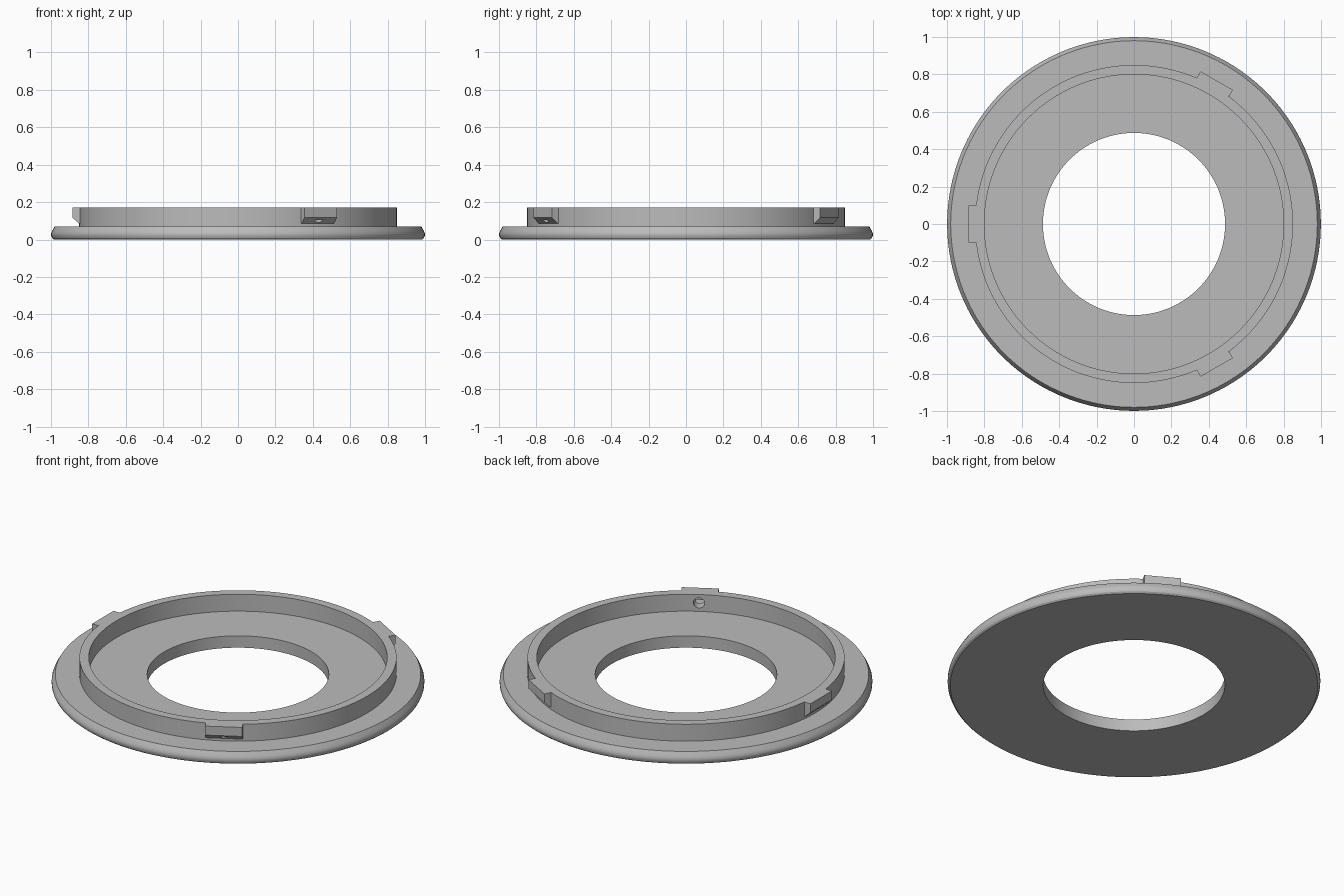
import bpy, bmesh, math
from mathutils import Matrix, Vector

cube = bpy.data.objects.get("Cube")
if cube:
    bpy.data.objects.remove(cube, do_unlink=True)

grey = bpy.data.materials.new("light_grey")
grey.use_nodes = True
COLOUR = (0.5, 0.5, 0.5, 1)
grey.diffuse_color = COLOUR
grey.node_tree.nodes["Principled BSDF"].inputs["Base Color"].default_value = COLOUR


def make_object(name, bm):
    bmesh.ops.recalc_face_normals(bm, faces=bm.faces)
    mesh = bpy.data.meshes.new(name)
    bm.to_mesh(mesh)
    bm.free()
    mesh.materials.append(grey)
    obj = bpy.data.objects.new(name, mesh)
    bpy.context.collection.objects.link(obj)
    return obj


def lathe(name, profile, steps=160):
    """Spin a closed (radius, z) profile around the z axis."""
    bm = bmesh.new()
    verts = [bm.verts.new((r, 0, z)) for r, z in profile]
    edges = [bm.edges.new((v, verts[i - 1])) for i, v in enumerate(verts)]
    bmesh.ops.spin(bm, geom=verts + edges, cent=(0, 0, 0), axis=(0, 0, 1),
                   angle=math.tau, steps=steps, use_merge=True)
    bmesh.ops.remove_doubles(bm, verts=bm.verts, dist=1e-5)
    return make_object(name, bm)


def tab(name, angle):
    """Locking tab with a sloped underside, extruded along its width."""
    bm = bmesh.new()
    profile = [(0.845, 0.17), (0.885, 0.17), (0.885, 0.117), (0.85, 0.085), (0.845, 0.085)]
    face = bm.faces.new([bm.verts.new((x, -0.1, z)) for x, z in profile])
    out = bmesh.ops.extrude_face_region(bm, geom=[face])
    moved = [v for v in out["geom"] if isinstance(v, bmesh.types.BMVert)]
    bmesh.ops.translate(bm, verts=moved, vec=(0, 0.2, 0))
    bmesh.ops.rotate(bm, verts=bm.verts, matrix=Matrix.Rotation(angle, 3, "Z"))
    return make_object(name, bm)


def smooth(obj):
    bpy.ops.object.select_all(action="DESELECT")
    obj.select_set(True)
    bpy.context.view_layer.objects.active = obj
    bpy.ops.object.shade_smooth_by_angle(angle=math.radians(25))


# Flat flange with a rounded rim and a central opening
flange = lathe("flange", [(0.487, 0), (0.985, 0), (0.994, 0.008), (0.999, 0.02),
                          (0.999, 0.033), (0.994, 0.046), (0.98, 0.07), (0.487, 0.07)])

# Upright collar
collar = lathe("collar", [(0.8, 0.065), (0.85, 0.065), (0.85, 0.17), (0.8, 0.17)])

# Three tabs around the collar
HOLE_ANGLE = math.radians(-60)
drilled_tab = tab("drilled_tab", HOLE_ANGLE)
tab("back_tab", math.radians(60))
tab("side_tab", math.radians(180))

# Blind hole drilled from inside the collar into one tab
bm = bmesh.new()
bmesh.ops.create_cone(bm, cap_ends=True, segments=32, radius1=0.03, radius2=0.03, depth=0.122)
turn = Matrix.Rotation(HOLE_ANGLE, 4, "Z")
place = turn @ Matrix.Translation(Vector((0.811, 0, 0.12))) @ Matrix.Rotation(math.pi / 2, 4, "Y")
bmesh.ops.transform(bm, verts=bm.verts, matrix=place)
cutter = make_object("hole_cutter", bm)
cutter.hide_render = True

for obj in (collar, drilled_tab):
    cut = obj.modifiers.new("hole", "BOOLEAN")
    cut.operation = "DIFFERENCE"
    cut.solver = "EXACT"
    cut.object = cutter
    bpy.context.view_layer.objects.active = obj
    bpy.ops.object.modifier_apply(modifier=cut.name)
bpy.data.objects.remove(cutter, do_unlink=True)

for obj in (flange, collar, drilled_tab):
    smooth(obj)
